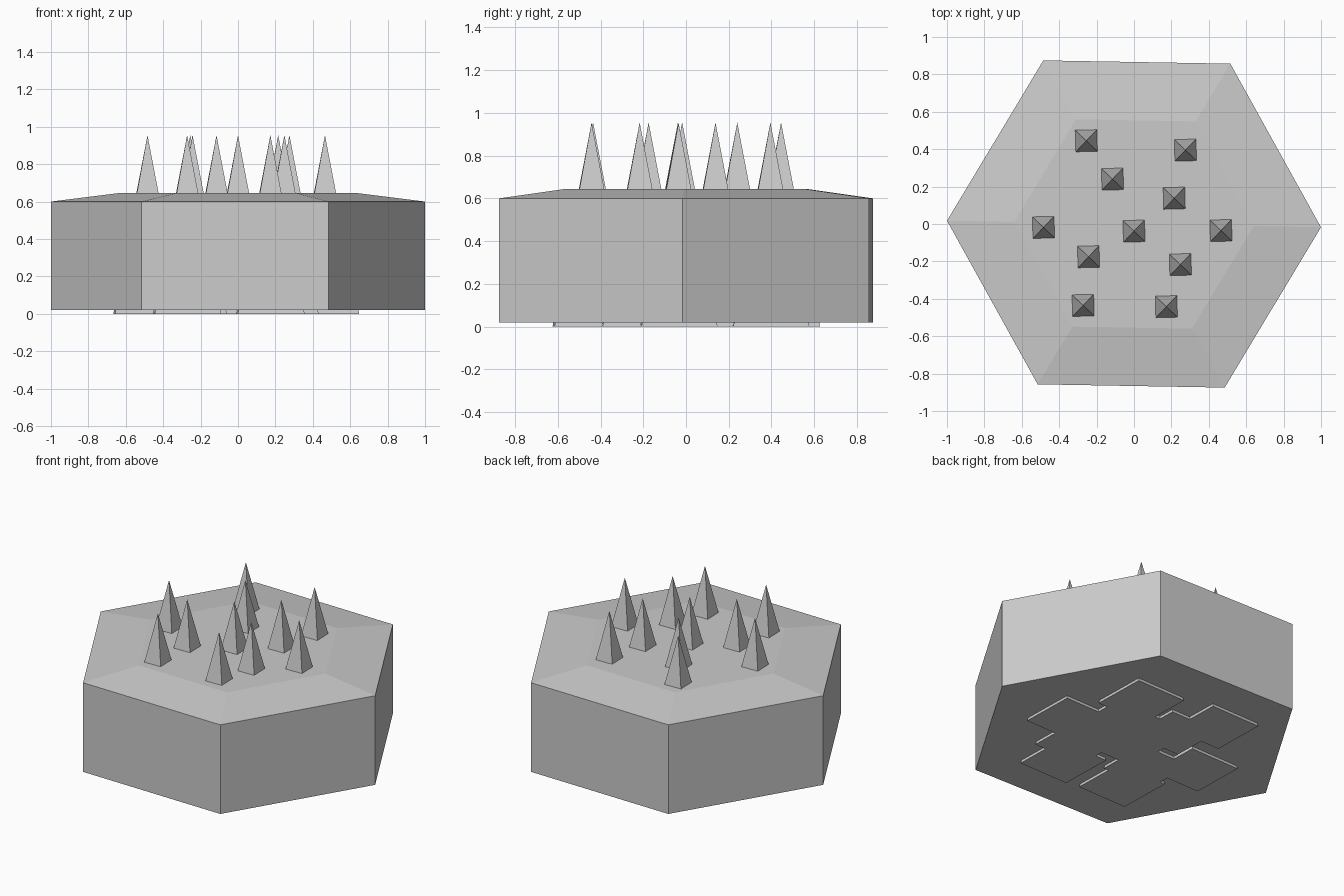
import bpy
from math import radians, pi

if "Cube" in bpy.data.objects:
    bpy.data.objects.remove(bpy.data.objects["Cube"])


def cone(name, sides, r1, r2, z0, z1, x=0, y=0, turn=0):
    bpy.ops.mesh.primitive_cone_add(vertices=sides, radius1=r1, radius2=r2,
                                    depth=z1 - z0, location=(x, y, (z0 + z1) / 2),
                                    rotation=(0, 0, turn))
    obj = bpy.context.object
    obj.name = name
    return obj


# Hexagonal tile body with a shallow sloped cap (corners point along x)
HEX_TURN = pi / 6 - radians(1)
body = cone("tile_body", 6, 1.0, 1.0, 0.02, 0.60, turn=HEX_TURN)
cap = cone("tile_cap", 6, 1.0, 0.64, 0.60, 0.645, turn=HEX_TURN)

# Merge body and cap into one closed shell without the hidden faces between them
for obj, keep in ((body, -1), (cap, 1)):
    import bmesh
    bm = bmesh.new()
    bm.from_mesh(obj.data)
    hidden = [f for f in bm.faces if f.normal.z * keep < -0.99]
    bmesh.ops.delete(bm, geom=hidden, context='FACES_ONLY')
    bm.to_mesh(obj.data)
    bm.free()
bpy.ops.object.select_all(action='DESELECT')
cap.select_set(True)
body.select_set(True)
bpy.context.view_layer.objects.active = body
bpy.ops.object.join()
bm = bmesh.new()
bm.from_mesh(body.data)
bmesh.ops.remove_doubles(bm, verts=bm.verts, dist=0.001)
bm.to_mesh(body.data)
bm.free()
body.name = "hex_tile"

# Tall square pyramids running through the tile: tips above, base pads below
SPIKES = [(-0.255, 0.445), (0.275, 0.395), (-0.115, 0.24), (0.215, 0.138),
          (-0.484, -0.018), (0.0, -0.038), (0.465, -0.035), (-0.243, -0.175),
          (0.248, -0.217), (-0.272, -0.435), (0.173, -0.442)]
for i, (x, y) in enumerate(SPIKES):
    cone(f"spike_{i + 1}", 4, 0.252, 0.0, 0.0, 0.955, x, y, pi / 4 + radians(1.5))
